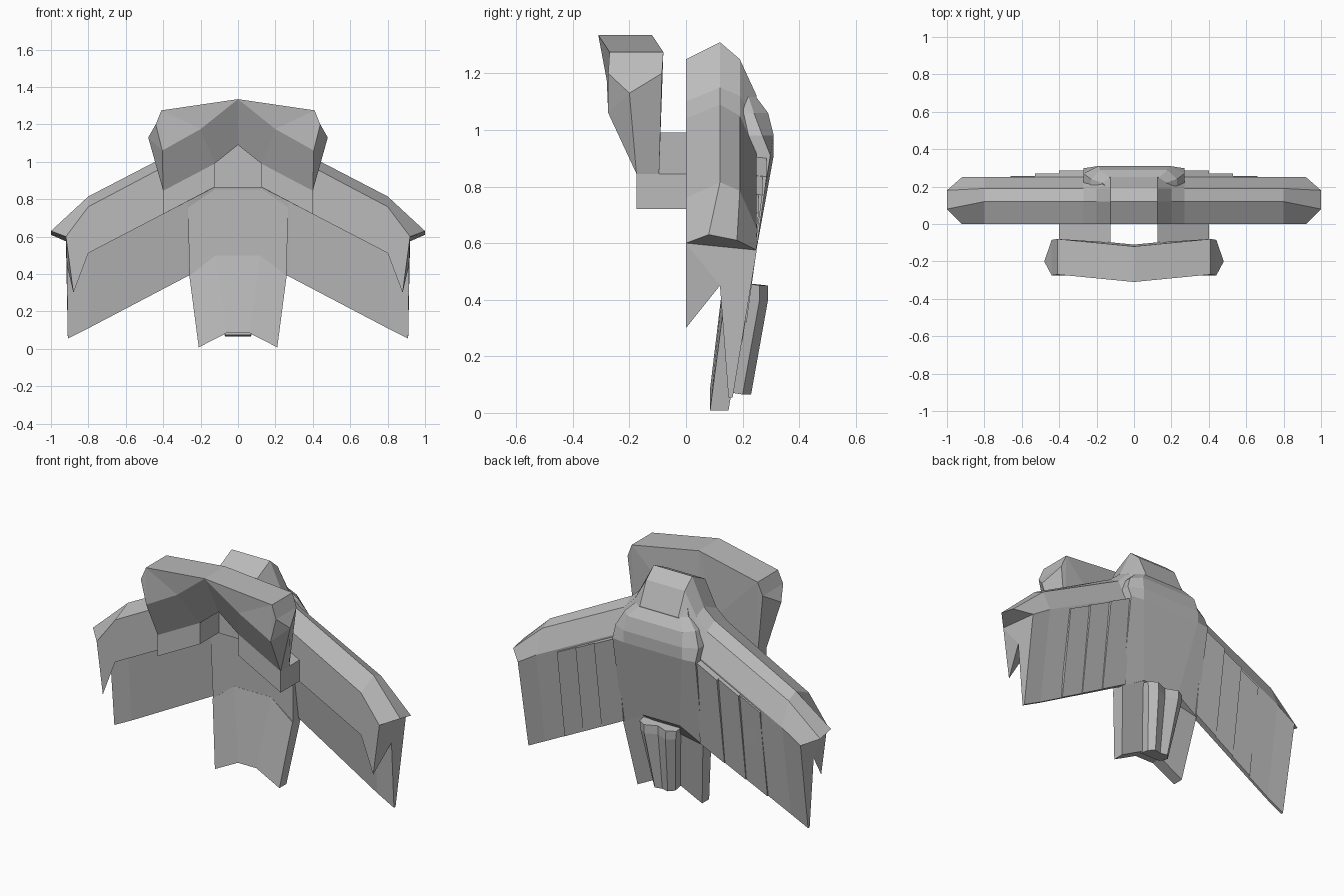
import bpy, bmesh
from mathutils import Vector

cube = bpy.data.objects.get("Cube")
if cube:
    bpy.data.objects.remove(cube, do_unlink=True)

grey = bpy.data.materials.new("plain_grey")
grey.use_nodes = True
colour = (0.5, 0.5, 0.5, 1)
grey.diffuse_color = colour
grey.node_tree.nodes["Principled BSDF"].inputs["Base Color"].default_value = colour


def finish(bm, name):
    """Turn a bmesh into a flat shaded grey object."""
    bmesh.ops.recalc_face_normals(bm, faces=bm.faces)
    mesh = bpy.data.meshes.new(name)
    bm.to_mesh(mesh)
    bm.free()
    mesh.materials.append(grey)
    obj = bpy.data.objects.new(name, mesh)
    bpy.context.collection.objects.link(obj)
    return obj


def loft(name, rings, caps=None):
    """Skin closed rings of points; caps lists the corner groups of each end."""
    bm = bmesh.new()
    rows = [[bm.verts.new(p) for p in ring] for ring in rings]
    n = len(rows[0])
    for a, b in zip(rows, rows[1:]):
        for i in range(n):
            j = (i + 1) % n
            bm.faces.new((a[i], a[j], b[j], b[i]))
    for end in (rows[0], rows[-1]):
        for group in caps or [range(n)]:
            bm.faces.new([end[i] for i in group])
    return finish(bm, name)


def flip(ring):
    return [(-x, y, z) for x, y, z in ring]


def both_sides(rings):
    return [flip(r) for r in reversed(rings)] + rings


# Shoulder mantle: front flap, ridged shoulder and hanging wing panel in one section
def shoulder(x, front, ridge, rear, edge):
    hem, flap = 0.53 - 0.525 * x, 0.928 - 0.52 * x
    back = 0.224 - 0.07 * x
    return [(x, 0, flap), (x, 0, front), (x, 0.12, ridge), (x, 0.19, rear),
            (x, 0.25, edge), (x, back, hem), (x, back - 0.015, hem), (x, 0.12, flap)]


tip = [(0.88, 0, 0.30), (0.92, 0, 0.60), (1, 0.08, 0.63), (1, 0.18, 0.61),
       (0.92, 0.25, 0.575), (0.91, 0.165, 0.055), (0.91, 0.15, 0.055), (0.915, 0.12, 0.45)]
loft("shoulder_mantle", both_sides([
    shoulder(0.125, 1.25, 1.31, 1.25, 1.12),
    shoulder(0.20, 1.10, 1.15, 1.12, 1.02),
    shoulder(0.27, 1.04, 1.09, 1.05, 0.915),
    shoulder(0.80, 0.76, 0.815, 0.785, 0.65),
    tip]), caps=[(1, 2, 3, 4), (0, 1, 7), (1, 4, 5, 6, 7)])

# Stepped slats on the back of each wing panel
for label, side in (("left", 1), ("right", -1)):
    for i, (x0, x1, y) in enumerate([(0.25, 0.40, 0.285), (0.40, 0.53, 0.270), (0.53, 0.66, 0.257)]):
        step = 0.018 - 0.005 * i
        ring = []
        for x in (x0, x1):
            top, hem, back = 1.04 - 0.5 * x, 0.53 - 0.525 * x, 0.224 - 0.07 * x
            ring.append([(side * x, 0.235, top), (side * x, y, top - 0.005),
                         (side * x, back + step, hem), (side * x, back - 0.01, hem)])
        loft(f"{label}_slat_{i + 1}", ring)


# Back spine running from the hump down into the tail
def spine_row(z, flat, wide, y, edge_y, inner, drop=0):
    return [(-wide, inner, z - drop), (-wide, edge_y, z - drop), (-flat, y, z), (flat, y, z),
            (wide, edge_y, z - drop), (wide, inner, z - drop)]


loft("back_spine", [
    spine_row(1.25, 0.11, 0.125, 0.19, 0.18, 0.12),
    spine_row(1.12, 0.13, 0.17, 0.245, 0.22, 0.12),
    spine_row(1.06, 0.18, 0.23, 0.29, 0.24, 0.12),
    spine_row(0.98, 0.19, 0.27, 0.31, 0.27, 0.12),
    spine_row(0.91, 0.19, 0.27, 0.31, 0.298, 0.12),
    spine_row(0.47, 0.12, 0.26, 0.228, 0.215, 0.14, 0.08)])


# Tail with a notched hem
def tail_row(mid, wide, z_mid, z_side, front, back, thick_mid):
    return [(-wide, front, z_side), (-mid, front, z_mid), (mid, front, z_mid), (wide, front, z_side),
            (wide, back, z_side), (mid, thick_mid, z_mid), (-mid, thick_mid, z_mid), (-wide, back, z_side)]


loft("tail", [tail_row(0.12, 0.26, 0.50, 0.39, 0.135, 0.214, 0.23),
              tail_row(0.06, 0.21, 0.085, 0.008, 0.085, 0.15, 0.155)],
     caps=[(0, 1, 6, 7), (1, 2, 5, 6), (2, 3, 4, 5)])


# Grooved stub standing off the tail
def stub_row(w, y_in, z_in, y_out, z_out, dip):
    return [(-w, y_in, z_in), (-w, y_out - 0.03, z_out), (-w * 0.6, y_out, z_out),
            (0, y_out - dip, z_out), (w * 0.6, y_out, z_out), (w, y_out - 0.03, z_out), (w, y_in, z_in)]


loft("tail_stub", [stub_row(0.12, 0.20, 0.46, 0.29, 0.45, 0.03),
                   stub_row(0.115, 0.19, 0.40, 0.29, 0.40, 0.03),
                   stub_row(0.07, 0.14, 0.075, 0.23, 0.065, 0.01)])

# Slanted arms carrying the collar
for label, side in (("left", 1), ("right", -1)):
    rings = []
    for x, low, high in ((0.125, 0.865, 0.99), (0.40, 0.72, 0.845)):
        rings.append([(side * x, y, z) for y, z in
                      ((-0.175, low), (0.02, low), (0.02, high), (-0.175, high))])
    loft(f"{label}_collar_arm", rings)

# Chevron collar: corner points of one half, mirrored across the middle
points = {
    "peak": (0, -0.31, 1.335), "corner": (0.41, -0.27, 1.275), "brow": (0.44, -0.275, 1.20),
    "cheek": (0.405, -0.275, 1.06), "point": (0.48, -0.20, 1.13), "foot": (0.40, -0.175, 0.845),
    "fold": (0.20, -0.28, 1.175), "inner": (0.125, -0.175, 0.99), "arch": (0, -0.18, 1.09),
    "peak_b": (0, -0.12, 1.335), "corner_b": (0.41, -0.08, 1.275), "brow_b": (0.44, -0.085, 1.20),
    "foot_b": (0.40, -0.095, 0.845), "inner_b": (0.125, -0.098, 0.99), "arch_b": (0, -0.11, 1.09)}
faces = ["peak corner fold", "corner cheek fold", "corner brow cheek", "brow point cheek",
         "cheek point foot", "fold cheek foot inner", "peak fold inner arch",
         "peak peak_b corner_b corner", "corner corner_b brow_b brow", "brow brow_b point",
         "point brow_b foot_b foot", "foot foot_b inner_b inner", "inner inner_b arch_b arch",
         "peak_b arch_b inner_b", "peak_b inner_b corner_b", "corner_b inner_b foot_b",
         "corner_b foot_b brow_b"]
bm = bmesh.new()
for side in (1, -1):
    verts = {k: bm.verts.new(Vector((p[0] * side, p[1], p[2]))) for k, p in points.items()}
    for face in faces:
        bm.faces.new([verts[k] for k in face.split()])
bmesh.ops.remove_doubles(bm, verts=bm.verts, dist=0.001)
finish(bm, "collar")
